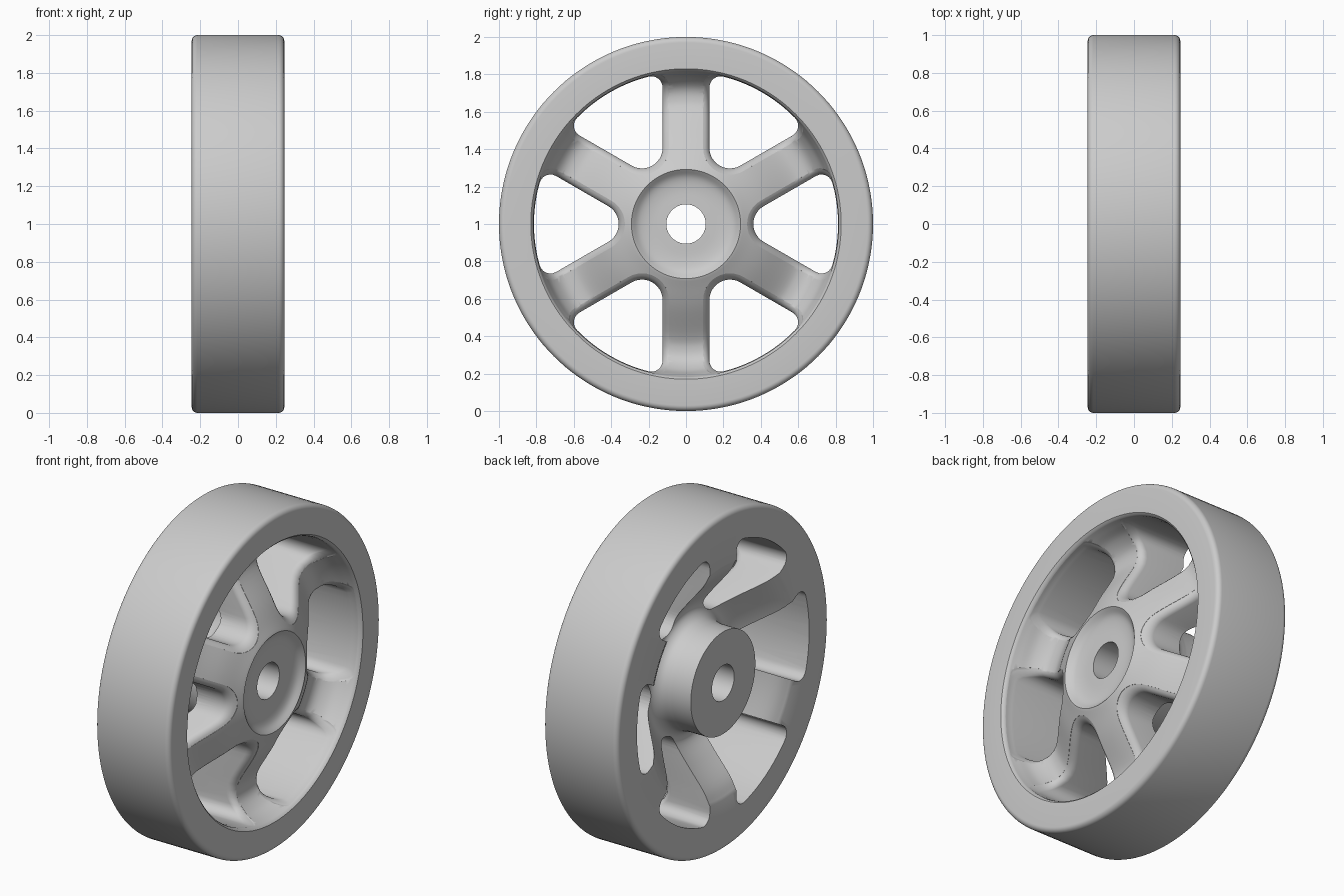
import bpy, bmesh, math
from mathutils import Vector

cube = bpy.data.objects.get("Cube")
if cube:
    bpy.data.objects.remove(cube, do_unlink=True)

grey = bpy.data.materials.new("plain_grey")
grey.use_nodes = True
COLOUR = (0.6, 0.6, 0.6, 1)
grey.diffuse_color = COLOUR
grey.node_tree.nodes["Principled BSDF"].inputs["Base Color"].default_value = COLOUR


def spline(points, steps=5):
    """Catmull-Rom curve through (radius, x) points."""
    p = [Vector(q) for q in points]
    p = [2 * p[0] - p[1]] + p + [2 * p[-1] - p[-2]]
    out = []
    for a, b, c, d in zip(p, p[1:], p[2:], p[3:]):
        for i in range(steps):
            t = i / steps
            out.append(0.5 * (2 * b + (c - a) * t + (2 * a - 5 * b + 4 * c - d) * t ** 2
                              + (3 * b - a - 3 * c + d) * t ** 3))
    return out + [p[-2]]


def arc(cx, cy, r, start, end, n=6):
    """Points on an arc, angles in degrees."""
    angles = [math.radians(start + (end - start) * i / n) for i in range(n + 1)]
    return [Vector((cx + r * math.cos(a), cy + r * math.sin(a))) for a in angles]


def mesh_object(name, bm):
    bmesh.ops.recalc_face_normals(bm, faces=bm.faces)
    mesh = bpy.data.meshes.new(name)
    bm.to_mesh(mesh)
    bm.free()
    mesh.materials.append(grey)
    ob = bpy.data.objects.new(name, mesh)
    bpy.context.collection.objects.link(ob)
    return ob


def bridge(bm, a, b):
    for i in range(len(a)):
        j = (i + 1) % len(a)
        bm.faces.new((a[i], a[j], b[j], b[i]))


# Dished wheel section: outer face, tread, inner face and hub
W, BORE, HUB, RIM = 0.245, 0.105, 0.3, 0.82
front = spline([(HUB, 0.24), (0.34, 0.22), (0.45, 0.165), (0.6, 0.075), (0.67, 0.055),
                (0.73, 0.07), (0.78, 0.125), (0.805, 0.19), (RIM, 0.235)])
back = spline([(0.7, -W), (0.62, -0.2), (0.5, -0.1), (0.41, -0.03), (0.36, -0.02),
               (0.32, -0.055), (0.305, -0.12)])
dish = spline([(BORE, 0.2), (0.19, 0.2), (0.25, 0.212), (HUB - 0.008, W - 0.002)])
bevel = 0.03
profile = ([Vector((BORE, -W))] + dish + front + [Vector((RIM + 0.01, W))]
           + arc(1 - bevel, W - bevel, bevel, 90, 0) + arc(1 - bevel, bevel - W, bevel, 0, -90)
           + back + [Vector((0.305, -W))])

bm = bmesh.new()
SEG = 144
rings = []
for s in range(SEG):
    a = 2 * math.pi * s / SEG
    rings.append([bm.verts.new((p.y, p.x * math.cos(a), p.x * math.sin(a))) for p in profile])
for s in range(SEG):
    bridge(bm, rings[s], rings[(s + 1) % SEG])
wheel = mesh_object("wheel", bm)


def front_x(r):
    """Height of the spoke face at a radius."""
    for a, b in zip(front, front[1:]):
        if r <= b.x:
            return a.y + (b.y - a.y) * max(0, r - a.x) / (b.x - a.x)
    return front[-1].y


def window_outline(grow):
    """Rounded opening between two spokes, widened by grow."""
    half, corner = 0.125 - grow, 0.06
    outer = 0.813 + min(grow, 0.003)
    reach = outer - corner
    phi = 30 - math.degrees(math.asin((half + corner) / reach))
    f = math.radians(phi)
    cx, cy = reach * math.cos(f), reach * math.sin(f)
    upper = arc(cx, cy, corner, phi, 120)
    inner = arc(0.47, 0, 0.235 - half, 120, 240, 12)
    side = [upper[-1].lerp(inner[0], i / 8) for i in range(1, 8)]
    lower_side = [Vector((p.x, -p.y)) for p in reversed(side)]
    lower = [Vector((p.x, -p.y)) for p in reversed(upper)]
    rim = arc(0, 0, outer, -phi, phi, 10)[1:-1]
    return upper + side + inner + lower_side + lower + rim


# Window cutters, flared so that the outer spoke edges come out rounded
ROUND = 0.045
layers = [(ROUND * 0.9, None, 0.4)]
for i in range(1, 7):
    t = math.pi / 2 * i / 6
    layers.append((ROUND * (1 - math.sin(t)), ROUND * (1 - math.cos(t)), 0))
layers.append((0, None, -0.4))
bm = bmesh.new()
for k in range(6):
    a = math.radians(60 * k)
    ca, sa = math.cos(a), math.sin(a)
    loops = []
    for grow, depth, x in layers:
        loops.append([bm.verts.new((x if depth is None else front_x(p.length) - depth,
                                    p.x * ca - p.y * sa, p.x * sa + p.y * ca))
                      for p in window_outline(grow)])
    for lo, hi in zip(loops, loops[1:]):
        bridge(bm, lo, hi)
    bm.faces.new(loops[0])
    bm.faces.new(loops[-1])
cutter = mesh_object("window_cutters", bm)
cutter.hide_render = True

# Cut the windows, then shade smoothly and stand the wheel on the ground
cut = wheel.modifiers.new("windows", 'BOOLEAN')
cut.operation, cut.solver, cut.object = 'DIFFERENCE', 'EXACT', cutter
bpy.ops.object.select_all(action='DESELECT')
wheel.select_set(True)
bpy.context.view_layer.objects.active = wheel
bpy.ops.object.modifier_apply(modifier=cut.name)
bpy.data.objects.remove(cutter, do_unlink=True)
bpy.ops.object.shade_smooth_by_angle(angle=math.radians(35))
wheel.location.z = 1
